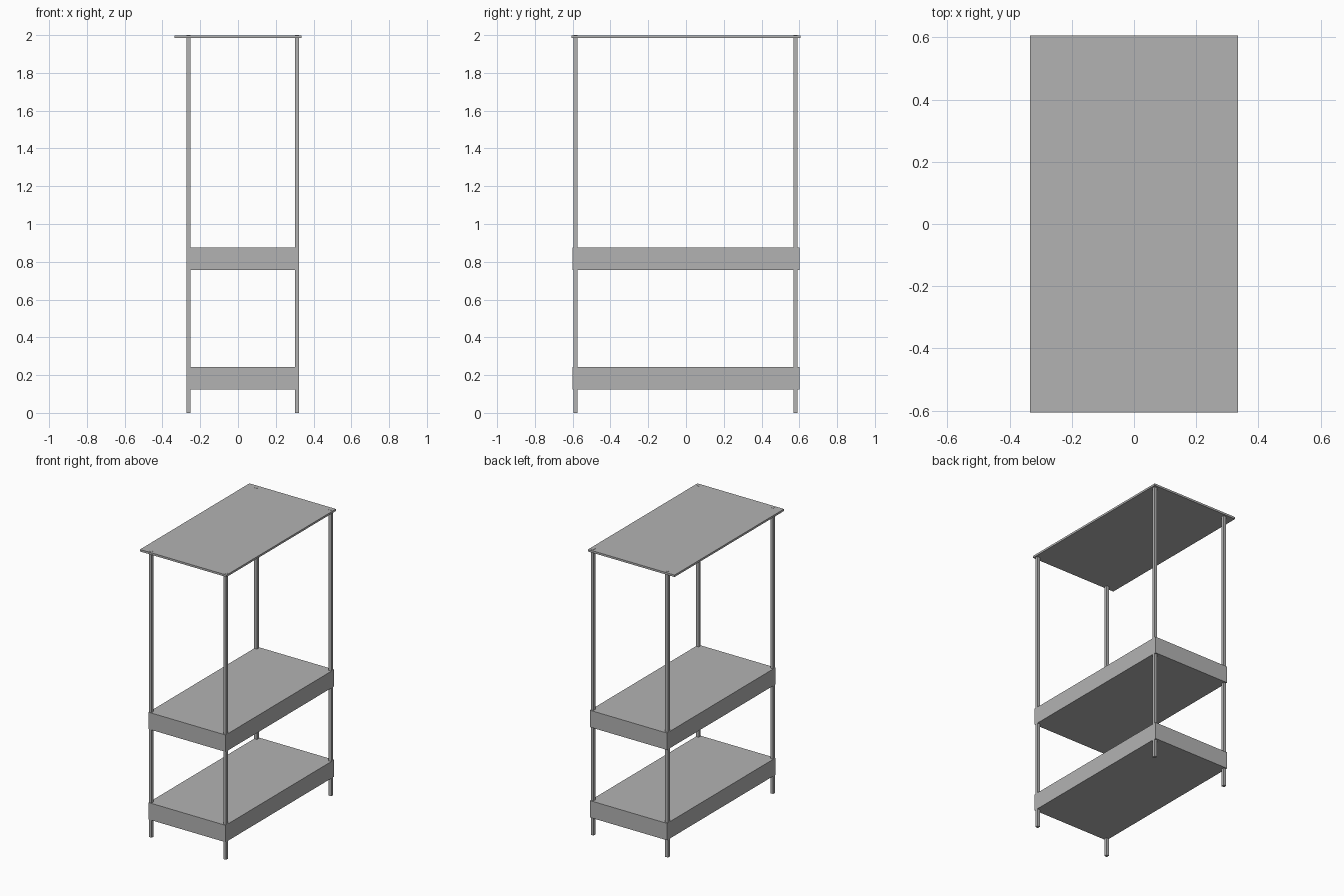
import bpy

cube = bpy.data.objects.get("Cube")
if cube:
    bpy.data.objects.remove(cube, do_unlink=True)

grey = bpy.data.materials.new("plain_grey")
grey.use_nodes = True
colour = (0.45, 0.45, 0.45, 1)
grey.diffuse_color = colour
grey.node_tree.nodes["Principled BSDF"].inputs["Base Color"].default_value = colour


def box(name, low, high):
    """Axis-aligned box between two opposite corners."""
    centre = [(a + b) / 2 for a, b in zip(low, high)]
    size = [b - a for a, b in zip(low, high)]
    bpy.ops.mesh.primitive_cube_add(size=1, location=centre)
    obj = bpy.context.object
    obj.name = name
    obj.scale = size
    bpy.ops.object.transform_apply(location=False, rotation=False, scale=True)
    obj.data.materials.append(grey)
    return obj


LEFT, RIGHT = 0.324, -0.273   # outer sides of the frame
POST = 0.021

# Thin overhanging top board
box("top_board", (-0.335, -0.605, 1.985), (0.335, 0.605, 1.999))

# Two deep shelves
for name, z in (("lower_shelf", 0.125), ("middle_shelf", 0.757)):
    box(name, (RIGHT, -0.6, z), (LEFT, 0.6, z + 0.118))

# Four square posts, running through the shelves
for side, x in (("left", LEFT - POST), ("right", RIGHT)):
    for end, y in (("front", -0.595), ("back", 0.569)):
        box(f"{end}_{side}_post", (x, y, 0), (x + POST, y + POST, 2))
